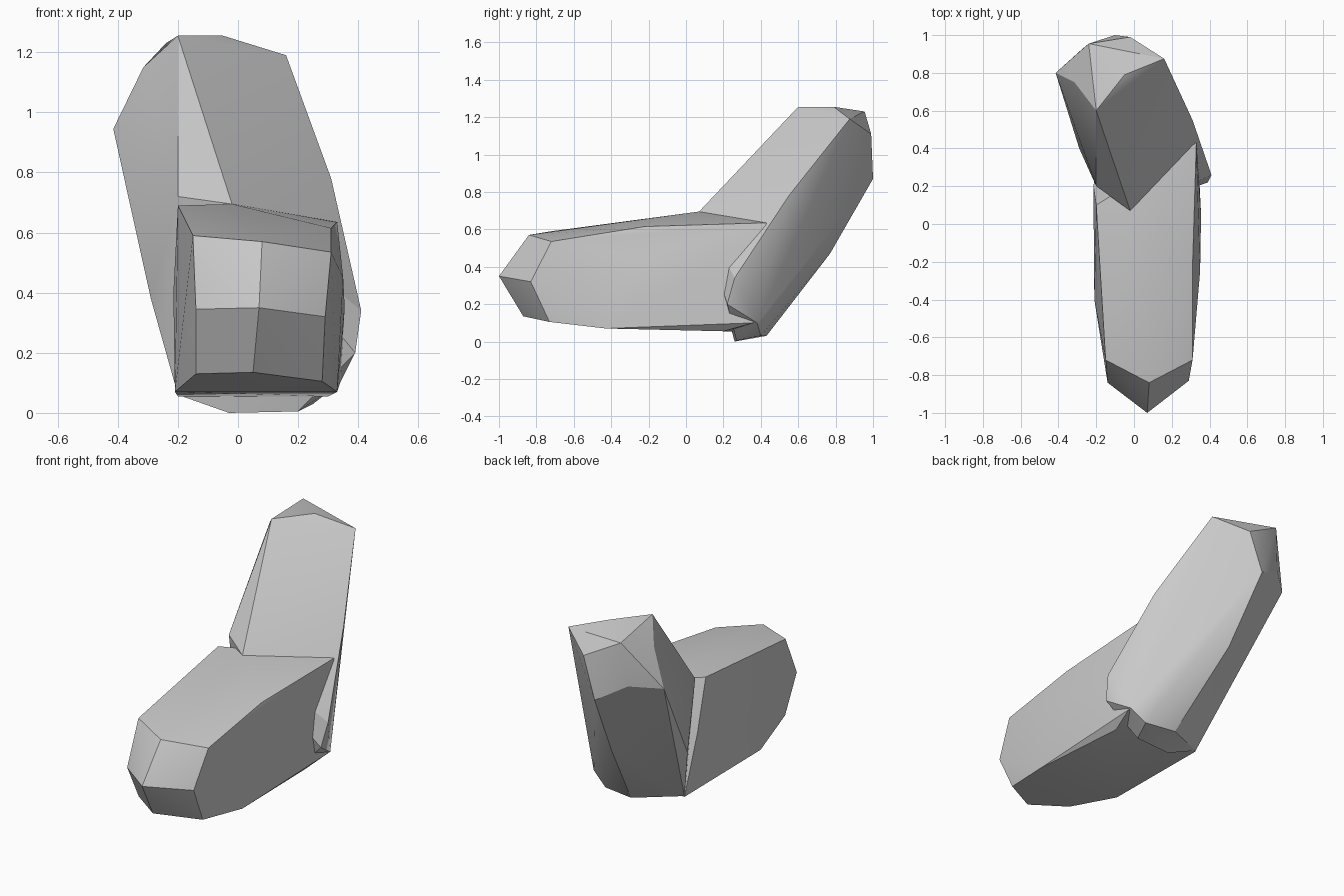
import bpy, bmesh, math

cube = bpy.data.objects.get("Cube")
if cube:
    bpy.data.objects.remove(cube, do_unlink=True)

stone = bpy.data.materials.new("stone_grey")
stone.use_nodes = True
GREY = (0.6, 0.6, 0.6, 1)
stone.diffuse_color = GREY
stone.node_tree.nodes["Principled BSDF"].inputs["Base Color"].default_value = GREY


def faceted_block(name, corners):
    """Wrap a convex faceted skin around a few corner points."""
    bm = bmesh.new()
    for c in corners:
        bm.verts.new(c)
    res = bmesh.ops.convex_hull(bm, input=bm.verts[:])
    loose = [v for v in bm.verts if not v.link_faces]
    bmesh.ops.delete(bm, geom=loose, context='VERTS')
    bmesh.ops.dissolve_limit(bm, angle_limit=math.radians(4),
                             verts=bm.verts[:], edges=bm.edges[:])
    bmesh.ops.recalc_face_normals(bm, faces=bm.faces[:])
    mesh = bpy.data.meshes.new(name)
    bm.to_mesh(mesh)
    bm.free()
    mesh.materials.append(stone)
    obj = bpy.data.objects.new(name, mesh)
    bpy.context.collection.objects.link(obj)
    bpy.ops.object.select_all(action='DESELECT')
    obj.select_set(True)
    bpy.context.view_layer.objects.active = obj
    bpy.ops.object.shade_smooth_by_angle(angle=math.radians(25))
    return obj


# Lying crystal arm: pointed front cap, then body sides
faceted_block("lower_arm", [
    (0.08, -0.84, 0.57), (-0.15, -0.72, 0.59), (0.31, -0.72, 0.535),
    (0.07, -1.0, 0.35), (-0.14, -0.84, 0.345), (0.29, -0.83, 0.32),
    (0.05, -0.87, 0.135), (-0.14, -0.73, 0.13), (0.28, -0.73, 0.105),
    (-0.21, -0.4, 0.07), (0.33, -0.43, 0.07),
    (0.35, -0.25, 0.45), (0.31, -0.22, 0.615),
    (-0.2, 0.1, 0.69), (-0.02, 0.07, 0.695), (0.33, 0.43, 0.635),
    (0.355, 0.05, 0.35), (-0.215, 0.2, 0.4),
    (-0.2, 0.3, 0.055), (0.34, 0.36, 0.1), (0.3, 0.2, 0.055),
])

# Leaning crystal arm: faceted top cap, back ridge, rounded base
faceted_block("upper_arm", [
    (-0.2, 0.6, 1.255), (-0.05, 0.79, 1.255), (0.16, 0.875, 1.19),
    (-0.315, 0.75, 1.15), (-0.415, 0.8, 0.945), (-0.24, 0.955, 1.23),
    (-0.27, 0.93, 0.97), (-0.02, 0.99, 1.11), (-0.1, 1.0, 0.87),
    (-0.05, 0.77, 0.47), (0.06, 0.43, 0.03), (-0.29, 0.4, 0.38),
    (-0.02, 0.07, 0.695), (-0.2, 0.2, 0.72), (0.33, 0.43, 0.635),
    (0.31, 0.55, 0.78), (0.41, 0.26, 0.34), (0.39, 0.22, 0.2),
    (-0.2, 0.3, 0.06), (-0.03, 0.26, 0.0), (0.2, 0.27, 0.005),
    (0.25, 0.4, 0.03), (0.34, 0.38, 0.1),
])
